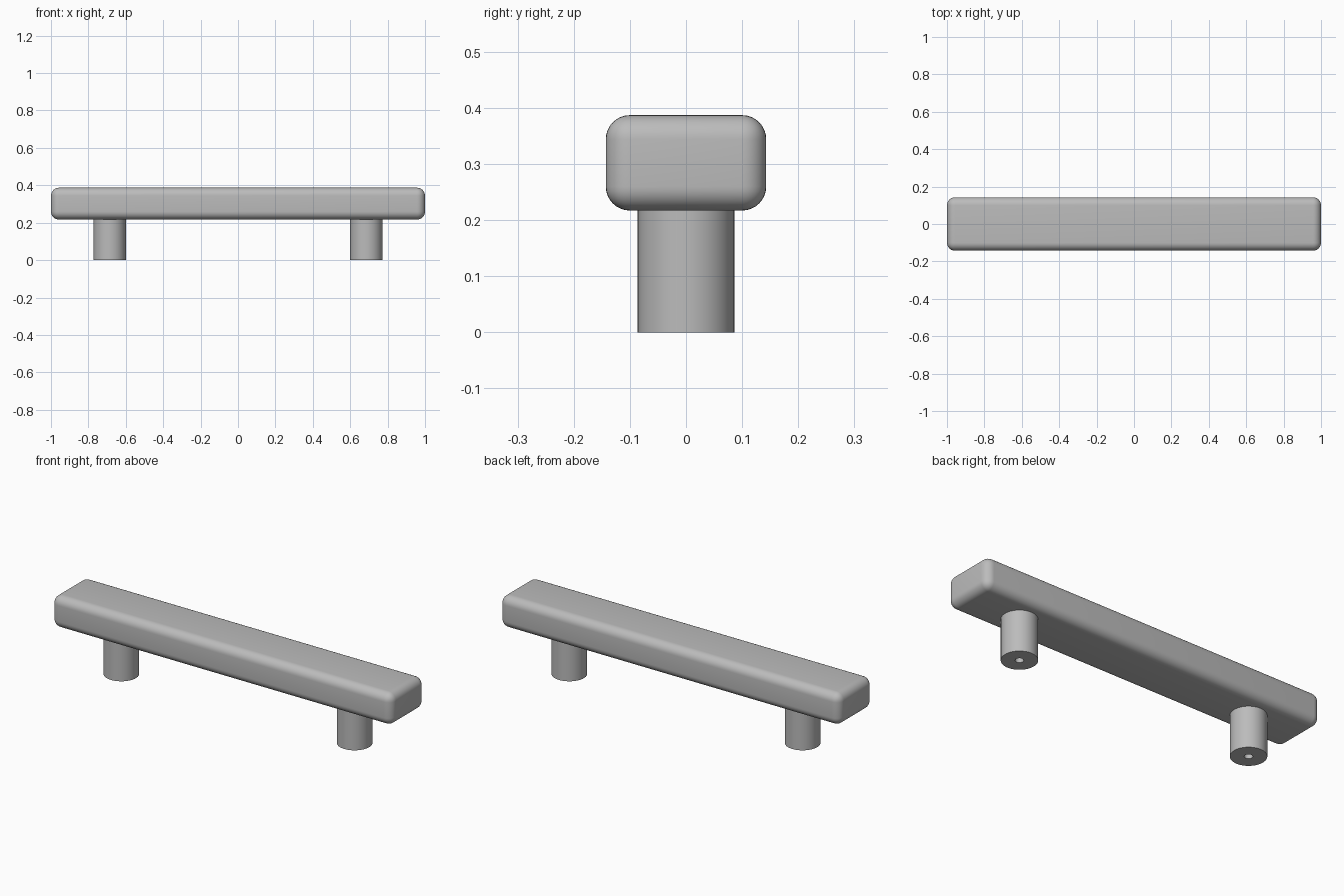
import bpy, bmesh, math

if "Cube" in bpy.data.objects:
    bpy.data.objects.remove(bpy.data.objects["Cube"])

metal = bpy.data.materials.new("satin_grey_metal")
metal.diffuse_color = (0.5, 0.5, 0.5, 1)
metal.use_nodes = True
metal.node_tree.nodes["Principled BSDF"].inputs["Base Color"].default_value = metal.diffuse_color

LENGTH, WIDTH = 2.0, 0.286
BAR_BOTTOM, BAR_TOP = 0.217, 0.387
EDGE_RADIUS = 0.043
POST_X, POST_RADIUS = 0.686, 0.086
HOLE_RADIUS, HOLE_DEPTH = 0.02, 0.16


def finish(name, bm):
    bmesh.ops.recalc_face_normals(bm, faces=bm.faces)
    mesh = bpy.data.meshes.new(name)
    bm.to_mesh(mesh)
    bm.free()
    mesh.materials.append(metal)
    obj = bpy.data.objects.new(name, mesh)
    bpy.context.collection.objects.link(obj)
    bpy.ops.object.select_all(action='DESELECT')
    obj.select_set(True)
    bpy.context.view_layer.objects.active = obj
    bpy.ops.object.shade_smooth_by_angle(angle=math.radians(35))
    return obj


# Grip bar: box with all edges rounded
bm = bmesh.new()
bmesh.ops.create_cube(bm, size=1)
for v in bm.verts:
    v.co.x *= LENGTH
    v.co.y *= WIDTH
    v.co.z = v.co.z * (BAR_TOP - BAR_BOTTOM) + (BAR_TOP + BAR_BOTTOM) / 2
bmesh.ops.bevel(bm, geom=bm.edges[:], offset=EDGE_RADIUS, segments=8,
                profile=0.5, affect='EDGES')
finish("grip_bar", bm)


# Posts: turned profile with a blind screw hole in the foot
def post(name, x):
    profile = [(0, HOLE_DEPTH), (HOLE_RADIUS, HOLE_DEPTH), (HOLE_RADIUS, 0),
               (POST_RADIUS, 0), (POST_RADIUS, BAR_BOTTOM + 0.002),
               (0, BAR_BOTTOM + 0.002)]
    bm = bmesh.new()
    verts = [bm.verts.new((r, 0, z)) for r, z in profile]
    edges = [bm.edges.new(pair) for pair in zip(verts, verts[1:])]
    bmesh.ops.spin(bm, geom=verts + edges, cent=(0, 0, 0), axis=(0, 0, 1),
                   angle=2 * math.pi, steps=64)
    bmesh.ops.remove_doubles(bm, verts=bm.verts, dist=1e-5)
    finish(name, bm).location.x = x


post("left_post", -POST_X)
post("right_post", POST_X)
